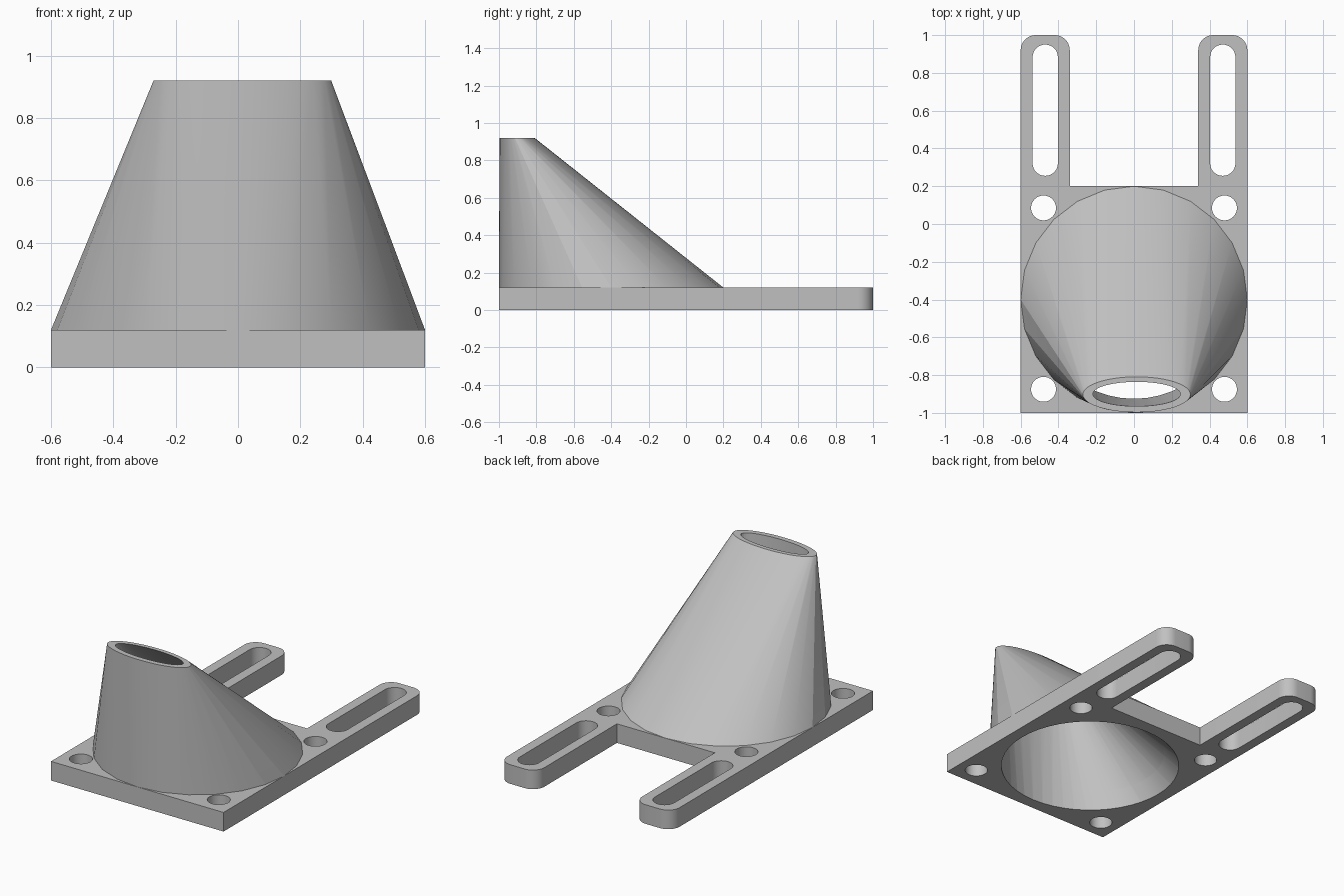
import bpy, bmesh
from math import sin, cos, pi

old = bpy.data.objects.get("Cube")
if old:
    bpy.data.objects.remove(old)

grey = bpy.data.materials.new("plain grey")
grey.use_nodes = True
colour = (0.53, 0.53, 0.53, 1)
grey.diffuse_color = colour
grey.node_tree.nodes["Principled BSDF"].inputs["Base Color"].default_value = colour


def finish(name, bm):
    bmesh.ops.recalc_face_normals(bm, faces=bm.faces)
    mesh = bpy.data.meshes.new(name)
    bm.to_mesh(mesh)
    bm.free()
    mesh.materials.append(grey)
    ob = bpy.data.objects.new(name, mesh)
    bpy.context.collection.objects.link(ob)
    return ob


def arc(cx, cy, rx, ry, a0, a1, n):
    return [(cx + rx * cos(a0 + (a1 - a0) * i / n), cy + ry * sin(a0 + (a1 - a0) * i / n))
            for i in range(n + 1)]


def ellipse(cx, cy, rx, ry, n):
    return arc(cx, cy, rx, ry, 0, 2 * pi, n)[:-1]


def prism(name, outline, z0, z1):
    bm = bmesh.new()
    face = bm.faces.new([bm.verts.new((x, y, z0)) for x, y in outline])
    top = bmesh.ops.extrude_face_region(bm, geom=[face])["geom"]
    bmesh.ops.translate(bm, vec=(0, 0, z1 - z0),
                        verts=[g for g in top if isinstance(g, bmesh.types.BMVert)])
    return finish(name, bm)


def hull(name, low, high, z0, z1):
    bm = bmesh.new()
    for ring, z in ((low, z0), (high, z1)):
        for x, y in ring:
            bm.verts.new((x, y, z))
    bmesh.ops.convex_hull(bm, input=bm.verts)
    return finish(name, bm)


def cut(ob, cutter):
    cutter.hide_render = True
    cutter.hide_set(True)
    mod = ob.modifiers.new(cutter.name, "BOOLEAN")
    mod.operation = "DIFFERENCE"
    mod.solver = "EXACT"
    mod.object = cutter


def smooth(ob):
    bpy.ops.object.select_all(action="DESELECT")
    ob.select_set(True)
    bpy.context.view_layer.objects.active = ob
    for mod in list(ob.modifiers):
        bpy.ops.object.modifier_apply(modifier=mod.name)
    bpy.ops.object.shade_smooth_by_angle(angle=0.2)


THICK, TOP = 0.12, 0.92

# Mounting plate with two rounded arms
r = 0.08
right_side = [(0.6, -1)] + arc(0.6 - r, 1 - r, r, r, 0, pi / 2, 10) \
    + arc(0.34 + r, 1 - r, r, r, pi / 2, pi, 10) + [(0.34, 0.2)]
left_side = [(-x, y) for x, y in reversed(right_side)]
plate = prism("mounting_plate", right_side + left_side, 0, THICK)

# Funnel leaning to the front edge, hollow right through the plate
funnel = hull("funnel", ellipse(0, -0.4, 0.6, 0.6, 24),
              ellipse(0.014, -0.903, 0.285, 0.094, 48), THICK, TOP)
bore = hull("bore_cutter", ellipse(0, -0.4, 0.525, 0.525, 48),
            ellipse(0.014, -0.903, 0.23, 0.062, 48), -0.005, TOP + 0.005)
cut(plate, bore)
cut(funnel, bore)

# Screw holes and adjustment slots
for s in (-1, 1):
    for y in (0.085, -0.875):
        cut(plate, prism("screw_hole_cutter", ellipse(s * 0.479, y, 0.066, 0.066, 32), -0.1, 0.3))
    w = 0.067
    slot = arc(s * 0.47, 0.95 - w, w, w, 0, pi, 16) + arc(s * 0.47, 0.255 + w, w, w, pi, 2 * pi, 16)
    cut(plate, prism("slot_cutter", slot, -0.1, 0.3))

smooth(plate)
smooth(funnel)

# Cutters are no longer needed
for ob in list(bpy.context.scene.objects):
    if "_cutter" in ob.name:
        bpy.data.objects.remove(ob)
